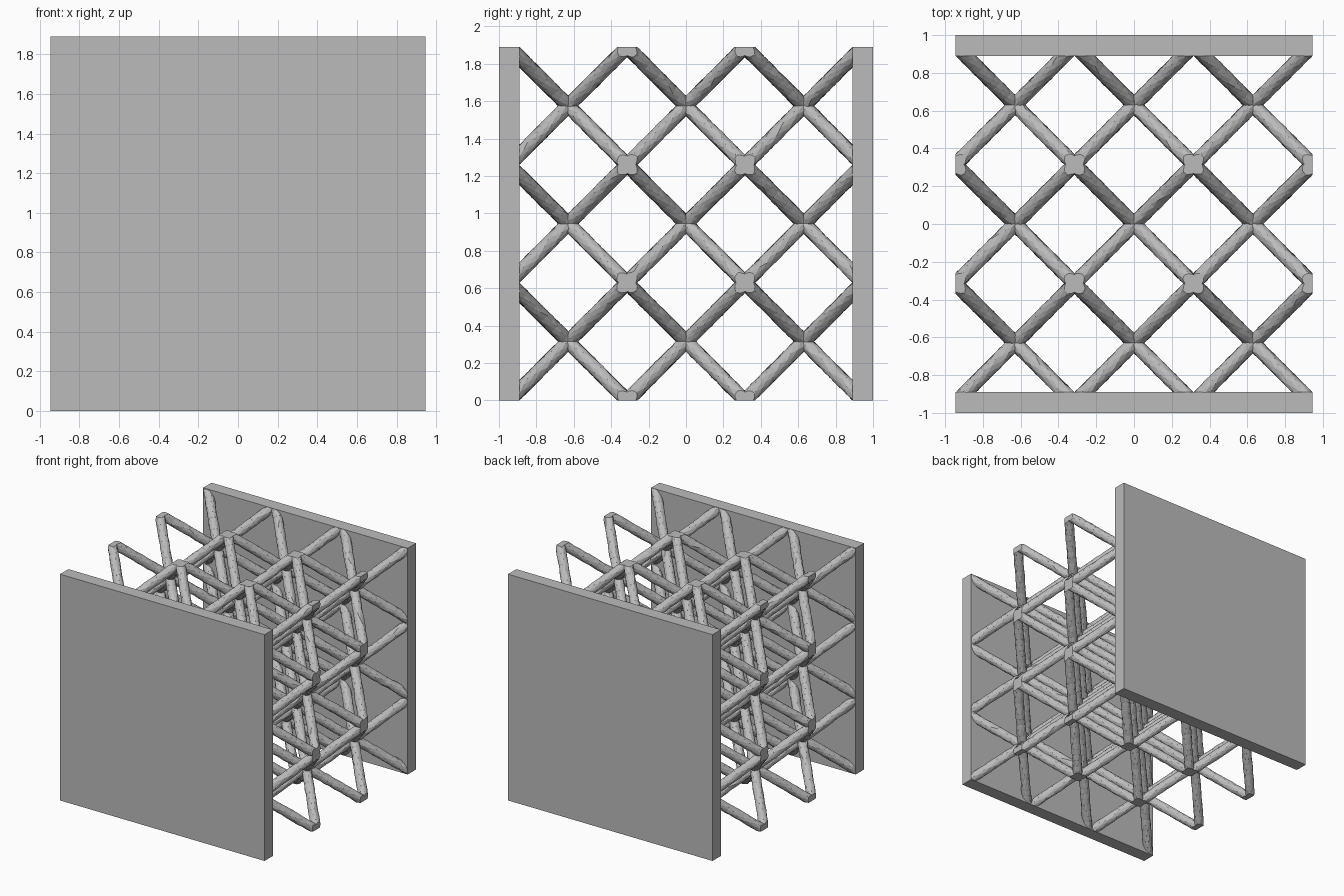
import bpy, bmesh, math, random
from itertools import product
from mathutils import Vector

random.seed(4)
cube = bpy.data.objects.get("Cube")
if cube:
    bpy.data.objects.remove(cube, do_unlink=True)

HALF = 0.945            # half width of the lattice block
CELL = HALF * 2 / 3     # three cells each way
RADIUS = 0.038
SIDES, RINGS = 10, 26
ROUGH = 0.0025
PLATE = 0.11
CENTRE = Vector((0, 0, HALF))

grey = bpy.data.materials.new("plain grey")
grey.use_nodes = True
COLOUR = (0.5, 0.5, 0.5, 1)
grey.diffuse_color = COLOUR
grey.node_tree.nodes["Principled BSDF"].inputs["Base Color"].default_value = COLOUR


def finish(name, bm):
    bmesh.ops.recalc_face_normals(bm, faces=bm.faces)
    mesh = bpy.data.meshes.new(name)
    bm.to_mesh(mesh)
    bm.free()
    mesh.materials.append(grey)
    obj = bpy.data.objects.new(name, mesh)
    bpy.context.collection.objects.link(obj)
    return obj


def add_strut(bm, start, end):
    """Closed, slightly rough rod from start to end."""
    axis = (end - start).normalized()
    u = axis.orthogonal().normalized()
    v = axis.cross(u)
    rings = []
    for i in range(RINGS + 1):
        mid = start.lerp(end, i / RINGS)
        ring = []
        for k in range(SIDES):
            a = math.tau * (k + 0.5 * (i % 2)) / SIDES
            r = RADIUS + random.uniform(-ROUGH, ROUGH)
            ring.append(bm.verts.new(mid + (u * math.cos(a) + v * math.sin(a)) * r))
        rings.append(ring)
    # triangulated walls, staggered from ring to ring
    for i, (low, high) in enumerate(zip(rings, rings[1:])):
        for k in range(SIDES):
            n = (k + 1) % SIDES
            if i % 2 == 0:
                bm.faces.new((low[k], low[n], high[k]))
                bm.faces.new((low[n], high[n], high[k]))
            else:
                bm.faces.new((low[k], low[n], high[n]))
                bm.faces.new((low[k], high[n], high[k]))
    bm.faces.new(rings[0][::-1])
    bm.faces.new(rings[-1])


# Lattice: four body diagonals in every cell
bm = bmesh.new()
for cell in product((-1, 0, 1), repeat=3):
    mid = CENTRE + Vector(cell) * CELL
    for sx, sy in product((-1, 1), repeat=2):
        diagonal = Vector((sx, sy, 1)) * (CELL / 2 + 0.046)
        add_strut(bm, mid - diagonal, mid + diagonal)

# Trim the rod ends flush with the block and cap them
for axis, side in product(range(3), (-1, 1)):
    normal = Vector((0, 0, 0))
    normal[axis] = side
    bmesh.ops.bisect_plane(bm, geom=bm.verts[:] + bm.edges[:] + bm.faces[:],
                           dist=1e-6, plane_co=CENTRE + normal * HALF,
                           plane_no=normal, clear_outer=True)
    rim = [e for e in bm.edges if e.is_boundary]
    bmesh.ops.holes_fill(bm, edges=rim, sides=0)
finish("lattice_struts", bm)

# Front and back plates
for name, side in (("front_plate", -1), ("back_plate", 1)):
    bm = bmesh.new()
    bmesh.ops.create_cube(bm, size=1)
    bmesh.ops.scale(bm, vec=(HALF * 2, PLATE, HALF * 2), verts=bm.verts)
    bmesh.ops.translate(bm, vec=(0, side * (1 - PLATE / 2), HALF), verts=bm.verts)
    finish(name, bm)
